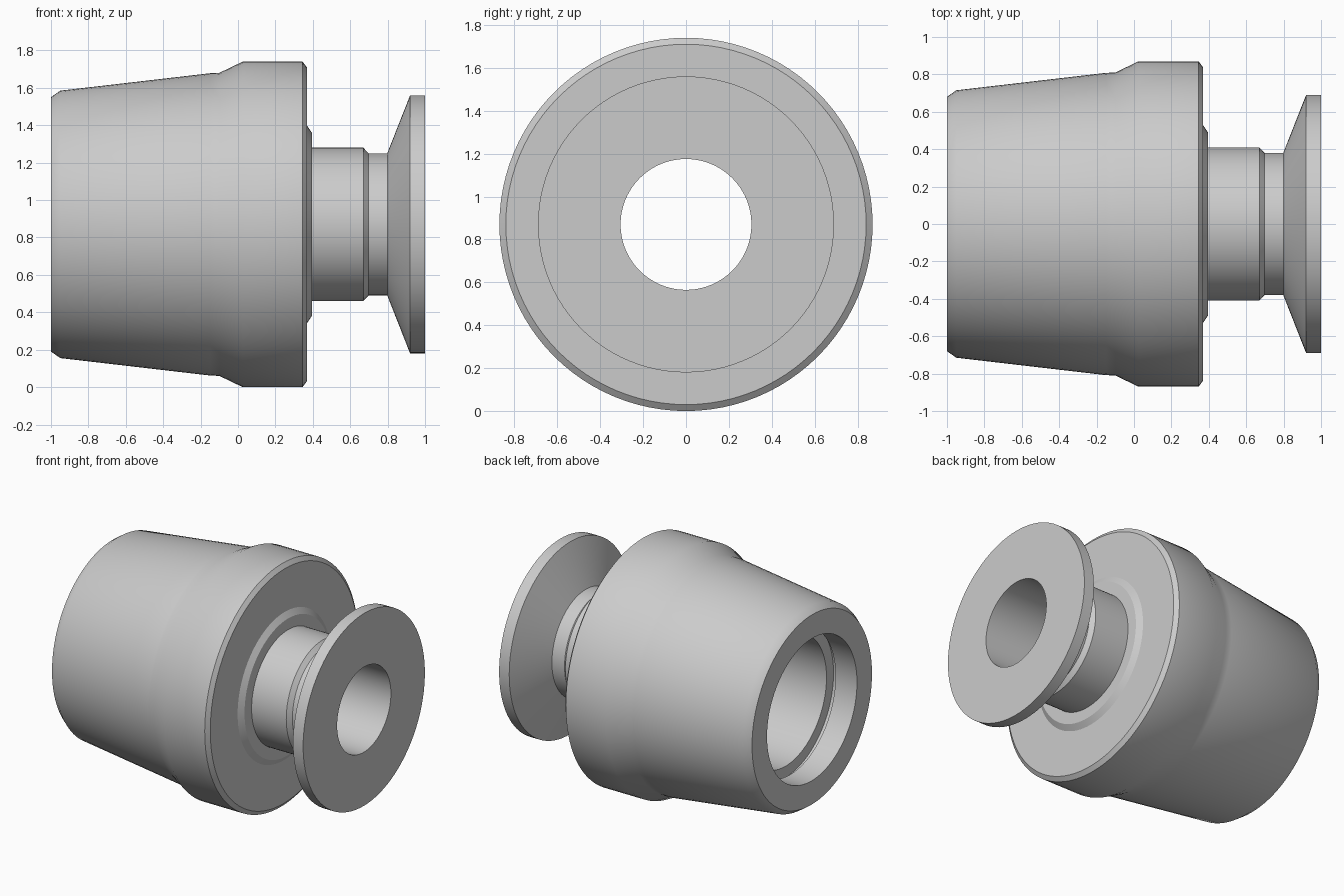
import bpy, math

# Remove the default cube
cube = bpy.data.objects.get("Cube")
if cube:
    bpy.data.objects.remove(cube, do_unlink=True)

AXIS_Z = 0.87
SIDES = 96

# Brushed metal grey
metal = bpy.data.materials.new("metal_grey")
metal.use_nodes = True
grey = (0.6, 0.6, 0.6, 1)
metal.diffuse_color = grey
metal.node_tree.nodes["Principled BSDF"].inputs["Base Color"].default_value = grey


def lathe(name, profile):
    """Revolve (x, radius) points around the long axis."""
    verts, faces = [], []
    n = len(profile)
    for i in range(SIDES):
        a = math.tau * i / SIDES
        verts += [(x, r * math.cos(a), AXIS_Z + r * math.sin(a)) for x, r in profile]
        j = (i + 1) % SIDES
        faces += [(i * n + k, j * n + k, j * n + k + 1, i * n + k + 1)
                  for k in range(n - 1)]
    mesh = bpy.data.meshes.new(name)
    mesh.from_pydata(verts, [], faces)
    mesh.materials.append(metal)
    obj = bpy.data.objects.new(name, mesh)
    bpy.context.collection.objects.link(obj)
    bpy.ops.object.select_all(action='DESELECT')
    obj.select_set(True)
    bpy.context.view_layer.objects.active = obj
    # Make the normals agree, facing outwards
    bpy.ops.object.mode_set(mode='EDIT')
    bpy.ops.mesh.select_all(action='SELECT')
    bpy.ops.mesh.normals_make_consistent(inside=False)
    bpy.ops.object.mode_set(mode='OBJECT')
    bpy.ops.object.shade_smooth_by_angle(angle=math.radians(29))
    return obj


# Tapered sleeve with stepped bore, wide collar and raised ring
lathe("collar_body", [
    (0.2, 0.41), (0.2, 0.46), (-0.793, 0.46), (-0.793, 0.54), (-0.83, 0.54),
    (-0.83, 0.51), (-1.0, 0.51), (-1.0, 0.68), (-0.95, 0.715), (-0.15, 0.808),
    (-0.1, 0.81), (0.025, 0.87), (0.345, 0.87), (0.368, 0.84), (0.368, 0.53),
    (0.395, 0.49), (0.395, 0.41)])

# Hollow neck ending in a conical flange
lathe("neck_flange", [
    (0.395, 0.41), (0.67, 0.41), (0.698, 0.38), (0.798, 0.38), (0.92, 0.69),
    (1.0, 0.69), (1.0, 0.305), (0.2, 0.305), (0.2, 0.41)])
